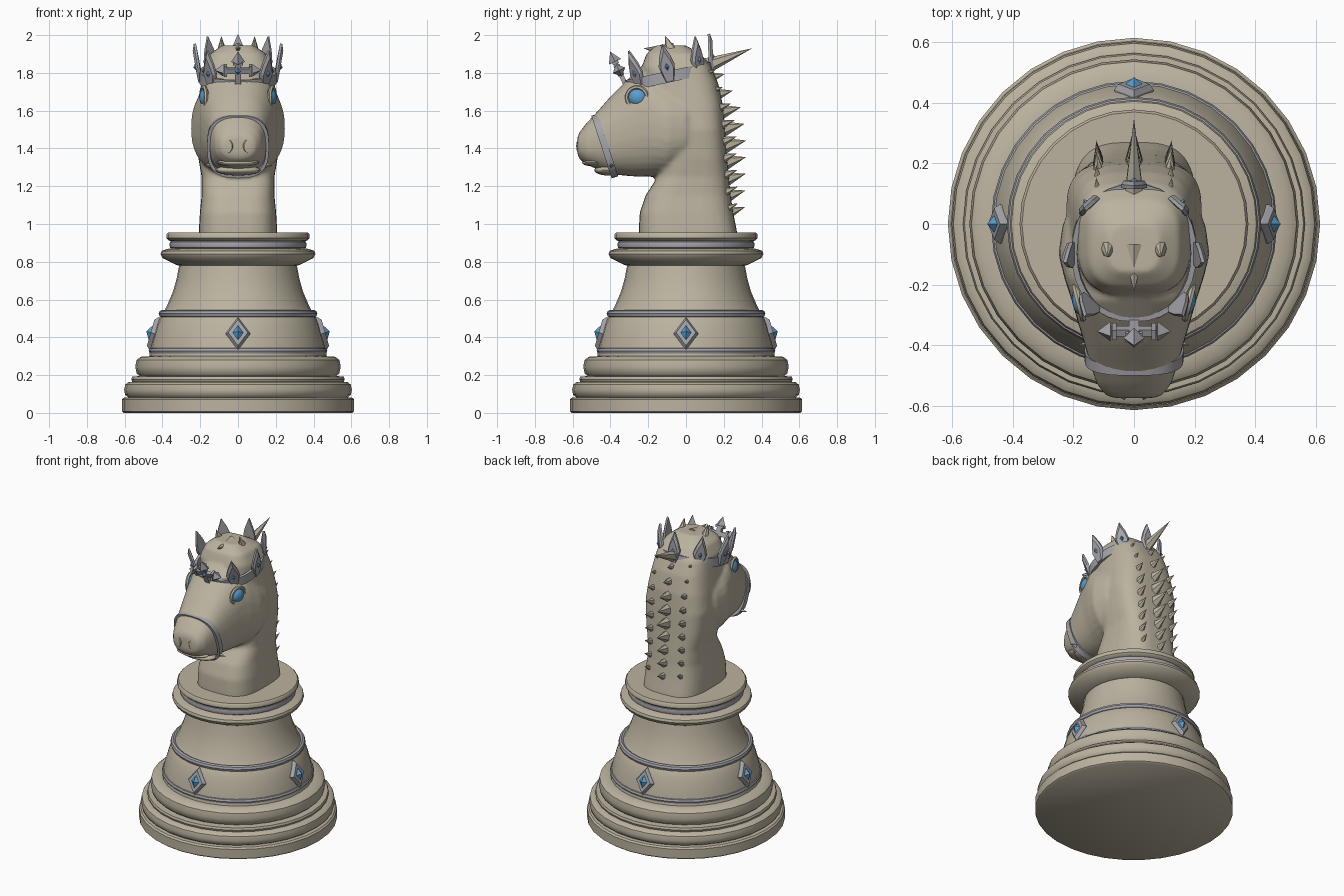
import bpy, bmesh, math
from mathutils import Matrix, Vector

if "Cube" in bpy.data.objects:
    bpy.data.objects.remove(bpy.data.objects["Cube"])

def material(name, rgb):
    m = bpy.data.materials.new(name)
    m.diffuse_color = (*rgb, 1)
    m.use_nodes = True
    m.node_tree.nodes["Principled BSDF"].inputs["Base Color"].default_value = m.diffuse_color
    return m

STONE = material("warm_stone", (0.50, 0.45, 0.35))
SILVER = material("silver", (0.37, 0.37, 0.40))
BLUE = material("blue_gem", (0.10, 0.34, 0.62))
T, S = Matrix.Translation, Matrix.Diagonal

def R(deg, axis):
    return Matrix.Rotation(math.radians(deg), 4, axis)

def finish(name, bm, mat, matrix=Matrix(), smooth=None):
    bm.transform(matrix)
    bmesh.ops.recalc_face_normals(bm, faces=bm.faces)
    me = bpy.data.meshes.new(name)
    bm.to_mesh(me)
    bm.free()
    me.materials.append(mat)
    if smooth:
        for p in me.polygons:
            p.use_smooth = True
        me.set_sharp_from_angle(angle=math.radians(smooth))
    ob = bpy.data.objects.new(name, me)
    bpy.context.collection.objects.link(ob)
    return ob

def loft(bm, loops, closed=False):
    """Skin a list of point loops; cap the ends or close the tube."""
    rows = [[bm.verts.new(p) for p in lp] for lp in loops]
    n = len(rows[0])
    pairs = list(zip(rows, rows[1:])) + ([(rows[-1], rows[0])] if closed else [])
    for a, b in pairs:
        for i in range(n):
            j = (i + 1) % n
            bm.faces.new((a[i], a[j], b[j], b[i]))
    if not closed:
        bm.faces.new(rows[0])
        bm.faces.new(rows[-1])

def oval(rx, ry, e=2.0, n=32):
    out = []
    for i in range(n):
        a = 2 * math.pi * i / n
        c, s = math.cos(a), math.sin(a)
        out.append((rx * math.copysign(abs(c) ** (2 / e), c),
                    ry * math.copysign(abs(s) ** (2 / e), s)))
    return out

def lathe(name, profile, mat, closed=False, matrix=Matrix(), n=32):
    bm = bmesh.new()
    loft(bm, [[(x, y, z) for x, y in oval(r, r, n=n)] for r, z in profile], closed)
    return finish(name, bm, mat, matrix, 40)

def band(name, rx, ry, e, h, t, matrix, mat=SILVER):
    bm = bmesh.new()
    sec = ((0, -h), (t, -h), (t, h), (0, h))
    loft(bm, [[(x, y, z) for x, y in oval(rx + d, ry + d, e)] for d, z in sec], True)
    return finish(name, bm, mat, matrix, 40)

def plate(name, pts, t, matrix, mat=SILVER):
    bm = bmesh.new()
    loft(bm, [[(x * k, y, z * k) for x, z in pts] for y, k in ((t, 1), (0, 1), (-t, .8))])
    return finish(name, bm, mat, matrix)

def ball(name, size, matrix, mat, u=20, v=12):
    bm = bmesh.new()
    bmesh.ops.create_uvsphere(bm, u_segments=u, v_segments=v, radius=1)
    return finish(name, bm, mat, matrix @ S((*size, 1)), 50 if u > 4 else None)

def box(name, size, matrix, mat=SILVER):
    bm = bmesh.new()
    bmesh.ops.create_cube(bm, size=1)
    return finish(name, bm, mat, matrix @ S((*size, 1)))

def spike(name, a, b, r, flat=1.0, mat=STONE, n=6, matrix=Matrix()):
    a, b = Vector(a), Vector(b)
    d = b - a
    bm = bmesh.new()
    bmesh.ops.create_cone(bm, segments=n, radius1=r, radius2=0, depth=d.length, cap_ends=True)
    m = T((a + b) / 2) @ d.to_track_quat('Z', 'Y').to_matrix().to_4x4() @ S((flat, 1, 1, 1))
    return finish(name, bm, mat, matrix @ m)

# Turned pedestal with its stacked mouldings
lathe("pedestal", [
    (.605, 0), (.615, .008), (.615, .07), (.605, .08), (.58, .082), (.597, .095), (.603, .122),
    (.597, .15), (.58, .163), (.56, .165), (.565, .178), (.56, .192), (.52, .195), (.537, .21),
    (.544, .245), (.537, .28), (.515, .297), (.47, .30), (.465, .33), (.452, .39), (.432, .46),
    (.41, .51), (.395, .53), (.375, .57), (.345, .64), (.325, .71), (.312, .78), (.325, .783),
    (.40, .82), (.41, .84), (.405, .857), (.375, .868), (.345, .872), (.345, .908), (.365, .912),
    (.378, .925), (.378, .945), (.37, .955)], STONE)

def hoop(name, r, z, w, h):
    pts = [(r + w * math.cos(a * math.pi / 4), z + h * math.sin(a * math.pi / 4)) for a in range(8)]
    lathe(name, pts, SILVER, True)

hoop("lower_band", .455, .328, .018, .018)
hoop("upper_band", .402, .525, .018, .02)
hoop("collar_band", .35, .89, .014, .022)

# Four jewelled lozenges round the pedestal
for k in range(4):
    m = R(90 * k, 'Z') @ T((0, -.445, .42)) @ R(-16, 'X')
    plate("pedestal_lozenge", [(-.065, 0), (0, -.09), (.065, 0), (0, .09)], .018, m)
    ball("pedestal_gem", (.035, .03, .05), m @ T((0, -.012, 0)), BLUE, 4, 2)

# Horse head and neck: two lofts fused and smoothed
bm = bmesh.new()
neck = [(.90, -.25, .28, .207), (.97, -.25, .268, .207), (1.06, -.245, .25, .202),
        (1.15, -.215, .237, .193), (1.25, -.15, .227, .193), (1.35, -.13, .217, .21),
        (1.5, -.15, .207, .225), (1.62, -.18, .197, .212), (1.74, -.22, .172, .195),
        (1.83, -.235, .135, .183), (1.90, -.21, .08, .15), (1.945, -.16, .0, .085)]
loft(bm, [[(x, y + (a + b) / 2, z) for x, y in oval(w, (b - a) / 2, 3.2)]
          for z, a, b, w in neck])
head = [(.08, 1.38, 1.70, .18), (0, 1.30, 1.72, .236), (-.10, 1.255, 1.76, .25),
        (-.18, 1.25, 1.82, .23), (-.25, 1.25, 1.82, .207), (-.32, 1.255, 1.755, .187),
        (-.40, 1.265, 1.675, .163), (-.47, 1.29, 1.595, .143), (-.53, 1.315, 1.53, .122),
        (-.565, 1.345, 1.485, .095), (-.575, 1.37, 1.46, .07)]
loft(bm, [[(x, y, z + (a + b) / 2) for x, z in oval(w, (b - a) / 2, 2.4)]
          for y, a, b, w in head])
horse = finish("horse_head", bm, STONE)
mod = horse.modifiers.new("fuse", 'REMESH')
mod.mode, mod.voxel_size, mod.use_smooth_shade = 'VOXEL', .012, True
mod = horse.modifiers.new("soften", 'SMOOTH')
mod.factor, mod.iterations = .5, 5

# Lips, noseband
ball("lower_lip", (.12, .07, .028), T((0, -.415, 1.285)), STONE)
ball("upper_lip", (.115, .06, .02), T((0, -.49, 1.325)), STONE)
band("noseband", .148, .158, 2.8, .018, .016, T((0, -.43, 1.413)) @ R(108, 'X'))

ring = [(.055 + .011 * math.cos(a * math.pi / 3), .011 * math.sin(a * math.pi / 3)) for a in range(6)]
for s in (-1, 1):
    # Eyes, nostrils, ears
    eye = T((s * .172, -.257, 1.67)) @ R(s * -14, 'Z')
    ball("eye", (.032, .05, .046), eye, BLUE)
    lathe("eyelid", ring, STONE, True, eye @ T((s * .01, 0, 0)) @ R(90, 'Y'), 20)
    nostril = T((s * .05, -.562, 1.412)) @ R(s * 25, 'Z')
    lathe("nostril_rim", [(r * .42, z) for r, z in ring], STONE, True,
          nostril @ S((1, 1, 1.4, 1)) @ R(90, 'X'), 14)
    spike("ear", (s * .085, -.06, 1.87), (s * .088, -.11, 1.995), .055, .75, n=8)
    # Small strap studs at the noseband
    spike("strap_stud", (s * .14, -.395, 1.31), (s * .185, -.40, 1.31), .014, n=4)

# Forelock and mane spikes
spike("forelock", (0, -.07, 1.915), (0, -.225, 1.93), .045)
spike("poll_spike", (0, .09, 1.83), (0, .35, 1.93), .045, .8)
for k in range(9):
    z = 1.06 + .088 * k
    y = .247 - .05 * (z - 1.06) / .5 if z < 1.56 else .197 - .12 * (z - 1.56) / .25
    y -= .02
    g = min(1, .65 + .09 * k)
    spike("mane_spike", (0, y, z), (0, y + .115 * (g + .1), z + .03), .048 * g, .8)
    for s in (-1, 1):
        spike("mane_side_spike", (s * .115, y - .015, z + .02),
              (s * .125, y + .075 * g, z + .05), .034 * g, .8)

# Crown: tilted band with seven jewelled leaves and a front cross
crown = T((0, -.09, 1.78)) @ R(12, 'X')
band("crown_band", .188, .214, 2.2, .03, .018, crown)
leaf = [(-.022, -.03), (.022, -.03), (.043, .06), (.03, .11), (0, .18), (-.03, .11), (-.043, .06)]
for k in range(1, 8):
    a = math.radians(45 * k)
    m = crown @ T((.203 * math.sin(a), -.228 * math.cos(a), 0)) @ R(45 * k, 'Z') @ R(10, 'X')
    plate("crown_leaf", leaf, .012, m)
    ball("crown_gem", (.016, .016, .026), m @ T((0, -.008, .055)), BLUE, 4, 2)

m = crown @ T((0, -.232, 0)) @ R(13, 'X')
box("cross_upright", (.034, .024, .17), m @ T((0, 0, .055)))
box("cross_arms", (.15, .024, .03), m @ T((0, 0, .09)))
box("cross_top_flange", (.055, .034, .016), m @ T((0, 0, .135)))
spike("cross_top_finial", (0, 0, .14), (0, 0, .2), .036, mat=SILVER, n=4, matrix=m)
ball("cross_gem", (.018, .02, .022), m @ T((0, -.01, .09)), BLUE, 4, 2)
for s in (-1, 1):
    box("cross_arm_flange", (.016, .034, .06), m @ T((s * .065, 0, .09)))
    spike("cross_arm_finial", (s * .078, 0, .09), (s * .122, 0, .09), .036,
          mat=SILVER, n=4, matrix=m)
